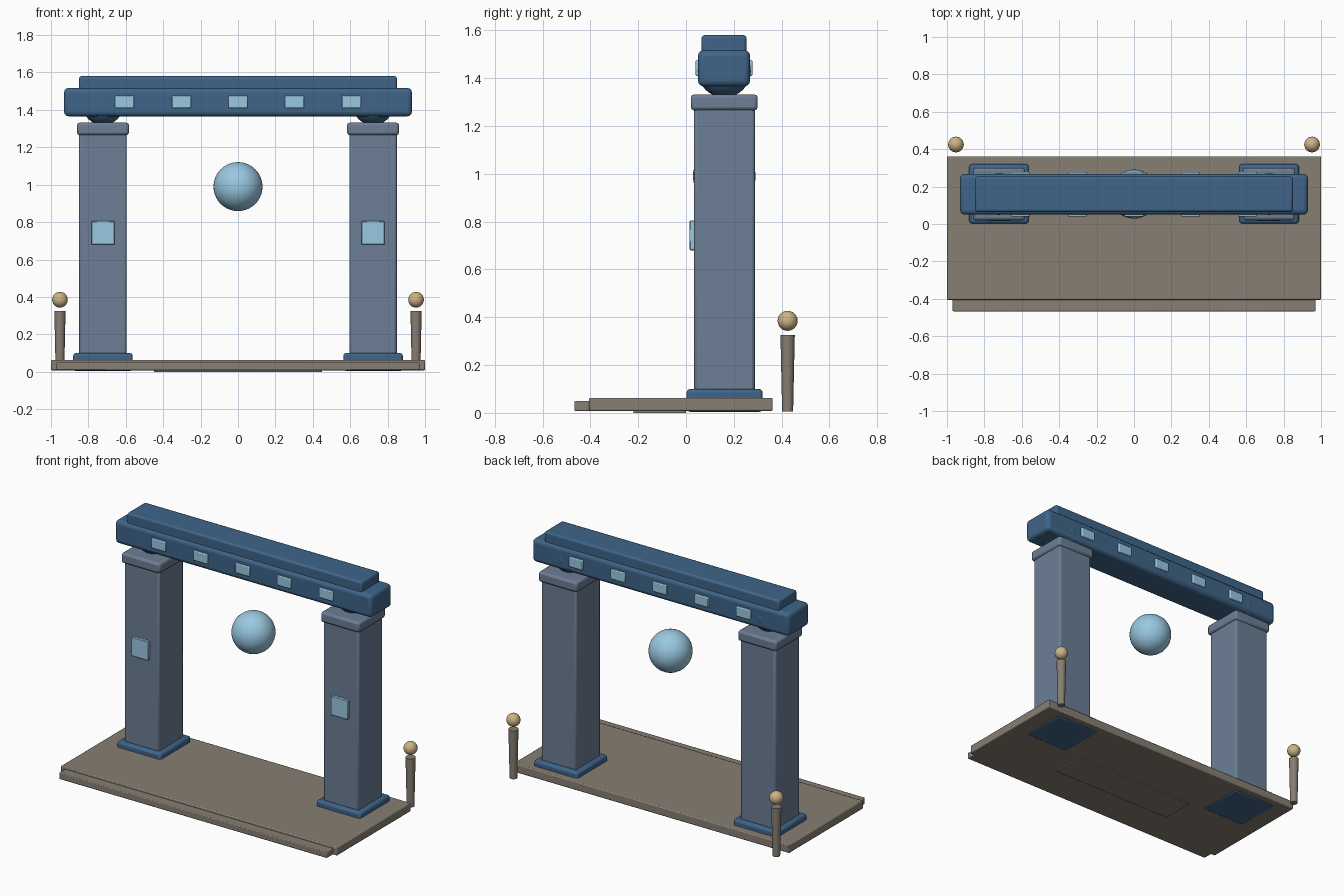
import bpy, math

if "Cube" in bpy.data.objects:
    bpy.data.objects.remove(bpy.data.objects["Cube"])

def material(name, rgb):
    m = bpy.data.materials.new(name)
    m.diffuse_color = (*rgb, 1)
    m.use_nodes = True
    m.node_tree.nodes["Principled BSDF"].inputs["Base Color"].default_value = m.diffuse_color
    return m

STONE = material("slate_stone", (0.15, 0.21, 0.30))
BLUE = material("deep_blue", (0.05, 0.13, 0.25))
FLOOR = material("warm_stone", (0.24, 0.21, 0.17))
GLOW = material("pale_blue", (0.32, 0.58, 0.75))
GOLD = material("pale_gold", (0.60, 0.45, 0.24))

def finish(name, mat):
    o = bpy.context.object
    o.name = name
    o.data.materials.append(mat)
    return o

def box(name, x, y, z, mat, bevel=0.0, segments=2):
    """Box from (min, max) ranges, with optional rounded edges."""
    bpy.ops.mesh.primitive_cube_add(size=1)
    o = finish(name, mat)
    for v in o.data.vertices:
        for i, (lo, hi) in enumerate((x, y, z)):
            v.co[i] = (lo + hi) / 2 + v.co[i] * (hi - lo)
    if bevel:
        b = o.modifiers.new("bevel", 'BEVEL')
        b.width, b.segments = bevel, segments
        bpy.ops.object.shade_smooth_by_angle(angle=math.radians(35))
    return o

def ball(name, loc, r, mat, seg=32):
    bpy.ops.mesh.primitive_uv_sphere_add(segments=seg, ring_count=seg // 2, radius=r, location=loc)
    bpy.ops.object.shade_smooth()
    return finish(name, mat)

def around(c, half):
    return (c - half, c + half)

# floor slab, front step and the pad underneath
box("floor_slab", (-1, 1), (-0.405, 0.362), (0.008, 0.063), FLOOR, 0.006)
box("front_step", (-0.97, 0.97), (-0.467, -0.38), (0.008, 0.05), FLOOR, 0.005)
box("under_pad", (-0.45, 0.45), (-0.22, 0.0), (0.0, 0.03), FLOOR)

for side, s in (("left", -1), ("right", 1)):
    cx = 0.722 * s
    # pillar with plinth, capital and front panel
    box(side + "_plinth", around(cx, 0.159), (0.003, 0.32), (0.004, 0.10), BLUE, 0.014)
    box(side + "_pillar", around(cx, 0.127), (0.033, 0.288), (0.06, 1.28), STONE, 0.012)
    box(side + "_capital", around(cx, 0.139), (0.02, 0.30), (1.265, 1.332), STONE, 0.014)
    box(side + "_pillar_panel", around(cx, 0.062), (0.015, 0.06), (0.68, 0.805), GLOW, 0.003, 1)
    # ball bearing between capital and lintel
    ball(side + "_bearing", (cx, 0.16, 1.43), 0.111, BLUE)
    # free-standing lamp post behind the slab
    bpy.ops.mesh.primitive_cone_add(vertices=20, radius1=0.023, radius2=0.03, depth=0.32,
                                    location=(0.952 * s, 0.425, 0.166))
    finish(side + "_lamp_post", FLOOR)
    bpy.ops.object.shade_smooth_by_angle(angle=math.radians(35))
    ball(side + "_lamp_ball", (0.952 * s, 0.425, 0.385), 0.042, GOLD, 24)

# lintel and its top course
box("lintel", (-0.93, 0.93), (0.05, 0.268), (1.366, 1.517), BLUE, 0.024, 3)
box("lintel_top", (-0.85, 0.85), (0.065, 0.253), (1.50, 1.58), BLUE, 0.012)

# studs through the lintel, showing front and back
for i in range(5):
    x = (i - 2) * 0.303
    box(f"lintel_stud_{i + 1}", around(x, 0.051), (0.04, 0.278), (1.41, 1.475), GLOW, 0.005)

# floating orb in the opening
ball("floating_orb", (0, 0.16, 0.99), 0.131, GLOW, 40)
